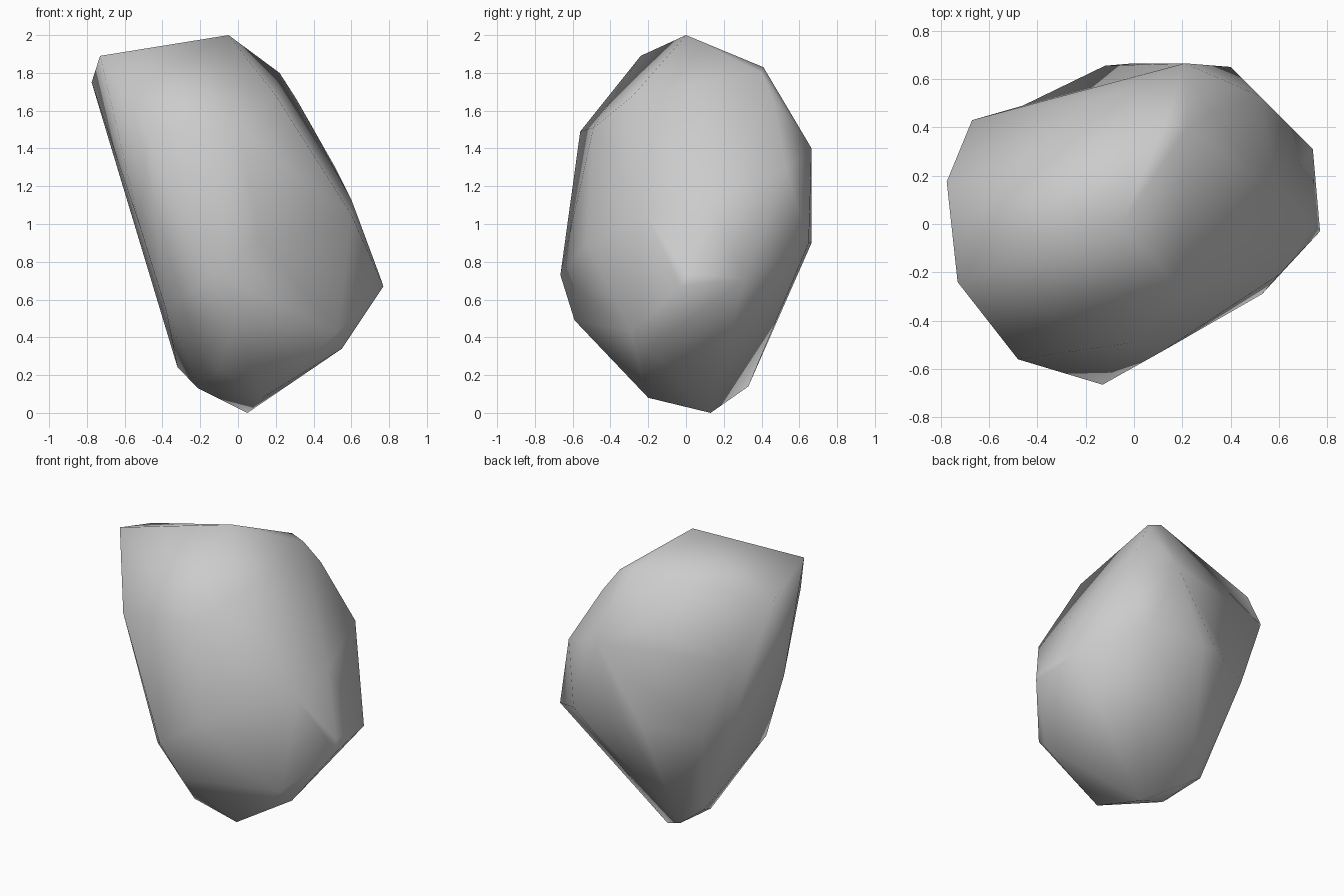
import bpy, bmesh
from mathutils import Vector

if "Cube" in bpy.data.objects:
    bpy.data.objects.remove(bpy.data.objects["Cube"])

# corner points of the boulder, from crown to foot
crown = [(-0.05, 0, 2), (-0.73, -0.24, 1.89), (-0.775, 0.175, 1.75),
         (0.125, 0.41, 1.83), (0.22, 0.40, 1.80), (0.31, 0.46, 1.66),
         (0.20, -0.28, 1.68)]
middle = [(-0.48, -0.56, 1.49), (0, -0.49, 1.51), (-0.06, 0.54, 1.53),
          (0.21, 0.665, 1.4), (0.52, 0.53, 1.29), (0.6, 0.12, 1.13),
          (0.6, -0.21, 1.05), (0.4, 0.65, 0.9), (0, 0.665, 0.9),
          (-0.52, -0.32, 0.99), (0.74, 0.31, 0.71), (0.77, -0.03, 0.67),
          (0.745, 0, 0.74), (-0.13, -0.665, 0.73), (-0.05, -0.585, 0.95),
          (0.12, -0.525, 0.9), (-0.38, -0.33, 0.54)]
foot = [(-0.02, -0.59, 0.49), (0.53, -0.29, 0.43), (0.55, -0.2, 0.34),
        (-0.10, -0.33, 0.23), (-0.32, 0.26, 0.24), (-0.19, 0.33, 0.14),
        (-0.21, 0.03, 0.13), (0.13, -0.2, 0.08), (0.05, 0.13, 0)]
# corners around the shallow hollow at the back left
shoulder, rear, cheek = (-0.67, 0.43, 1.4), (-0.12, 0.655, 0.91), (-0.46, 0.49, 0.88)

# wrap the corners in one faceted convex skin
bm = bmesh.new()
for p in crown + middle + foot + [shoulder, rear, cheek]:
    bm.verts.new(p)
bmesh.ops.convex_hull(bm, input=bm.verts[:])
loose = [v for v in bm.verts if not v.link_faces]
bmesh.ops.delete(bm, geom=loose, context='VERTS')


def corner(p):
    return min(bm.verts, key=lambda v: (v.co - Vector(p)).length)


# turn the edge that bridges the hollow, so the hollow sinks in
bridge = bm.edges.get((corner(shoulder), corner(rear)))
if bridge:
    bmesh.ops.rotate_edges(bm, edges=[bridge], use_ccw=False)
bmesh.ops.recalc_face_normals(bm, faces=bm.faces[:])
for f in bm.faces:
    f.smooth = True
mesh = bpy.data.meshes.new("boulder")
bm.to_mesh(mesh)
bm.free()

# plain grey stone
stone = bpy.data.materials.new("grey stone")
stone.diffuse_color = (0.6, 0.6, 0.6, 1)
stone.use_nodes = True
stone.node_tree.nodes["Principled BSDF"].inputs["Base Color"].default_value = stone.diffuse_color
mesh.materials.append(stone)
boulder = bpy.data.objects.new("boulder", mesh)
bpy.context.collection.objects.link(boulder)
